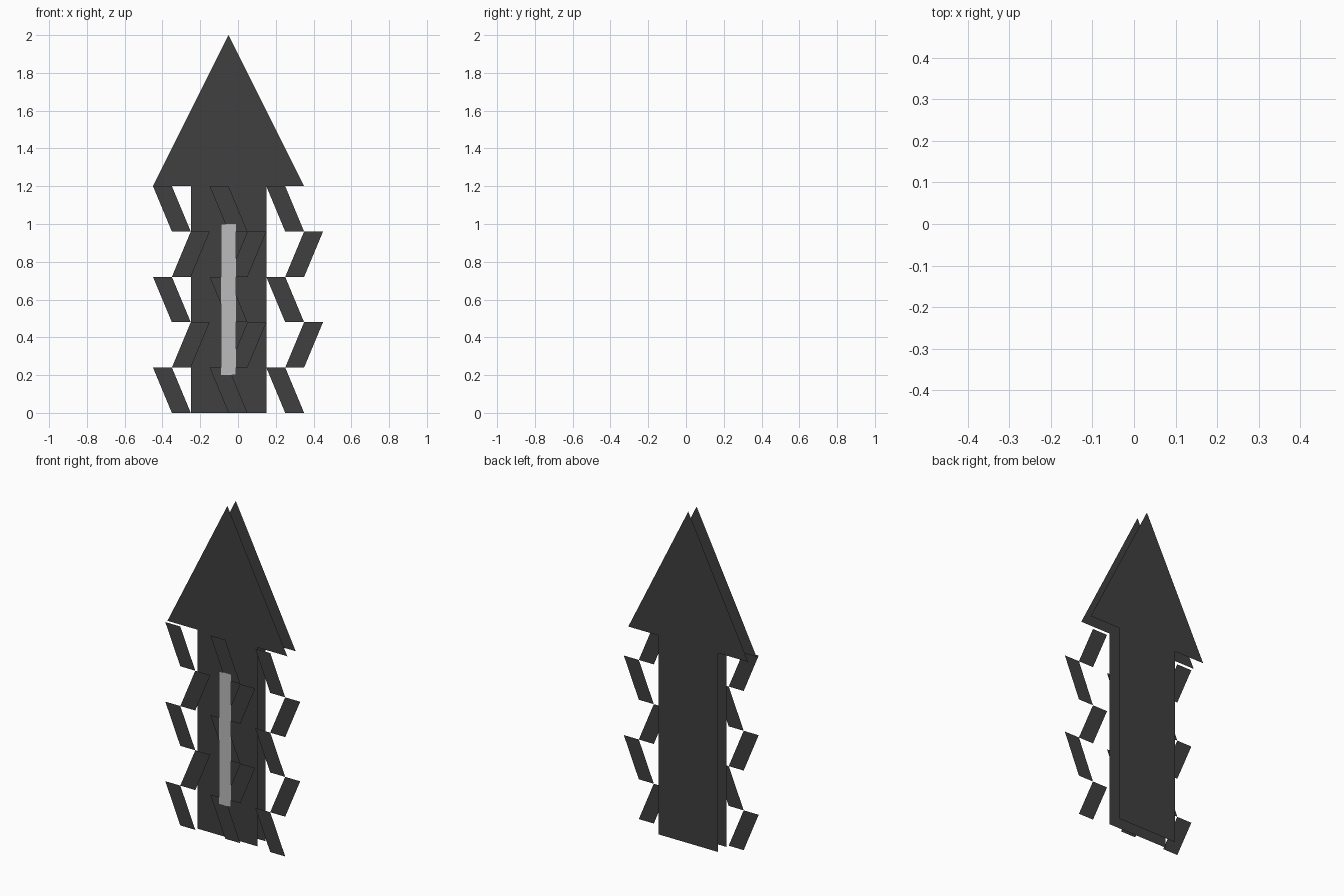
import bpy

if "Cube" in bpy.data.objects:
    bpy.data.objects.remove(bpy.data.objects["Cube"])


def material(name, v):
    m = bpy.data.materials.new(name)
    m.diffuse_color = (v, v, v, 1)
    m.use_nodes = True
    m.node_tree.nodes["Principled BSDF"].inputs["Base Color"].default_value = m.diffuse_color
    return m


dark = material("charcoal", 0.05)
light = material("light_grey", 0.5)


def plates(name, polygons, y, mat, flip=False):
    """Flat upright sheets from (x, z) outlines, facing the front unless flipped."""
    verts, faces = [], []
    for poly in polygons:
        ids = list(range(len(verts), len(verts) + len(poly)))
        verts += [(x, y, z) for x, z in poly]
        faces.append(ids[::-1] if flip else ids)
    mesh = bpy.data.meshes.new(name)
    mesh.from_pydata(verts, [], faces)
    mesh.materials.append(mat)
    obj = bpy.data.objects.new(name, mesh)
    bpy.context.collection.objects.link(obj)
    return obj


# Two identical arrow sheets, one behind the other
shaft = [(-0.25, 0), (0.15, 0), (0.15, 1.2), (-0.25, 1.2)]
head = [(-0.45, 1.2), (0.35, 1.2), (-0.05, 2.0)]
plates("front_arrow", [shaft, head], -0.03, dark)
plates("back_arrow", [shaft, head], 0.05, dark, flip=True)


# Zigzag strips: five slanted panels each, alternating direction
def zigzag(name, x0):
    panels = []
    for i in range(5):
        top = 1.2 - 0.24 * i
        bottom = top - 0.24
        tx = x0 + (0.2 if i % 2 else 0.0)
        bx = x0 + 0.1
        panels.append([(bx, bottom), (bx + 0.1, bottom), (tx + 0.1, top), (tx, top)])
    plates(name, panels, -0.05, dark)


for name, x0 in (("left", -0.45), ("middle", -0.15), ("right", 0.15)):
    zigzag(name + "_zigzag", x0)

# Pale centre stripe just in front of the zigzags
plates("centre_stripe", [[(-0.09, 0.2), (-0.01, 0.2), (-0.01, 1.0), (-0.09, 1.0)]],
       -0.0505, light)
